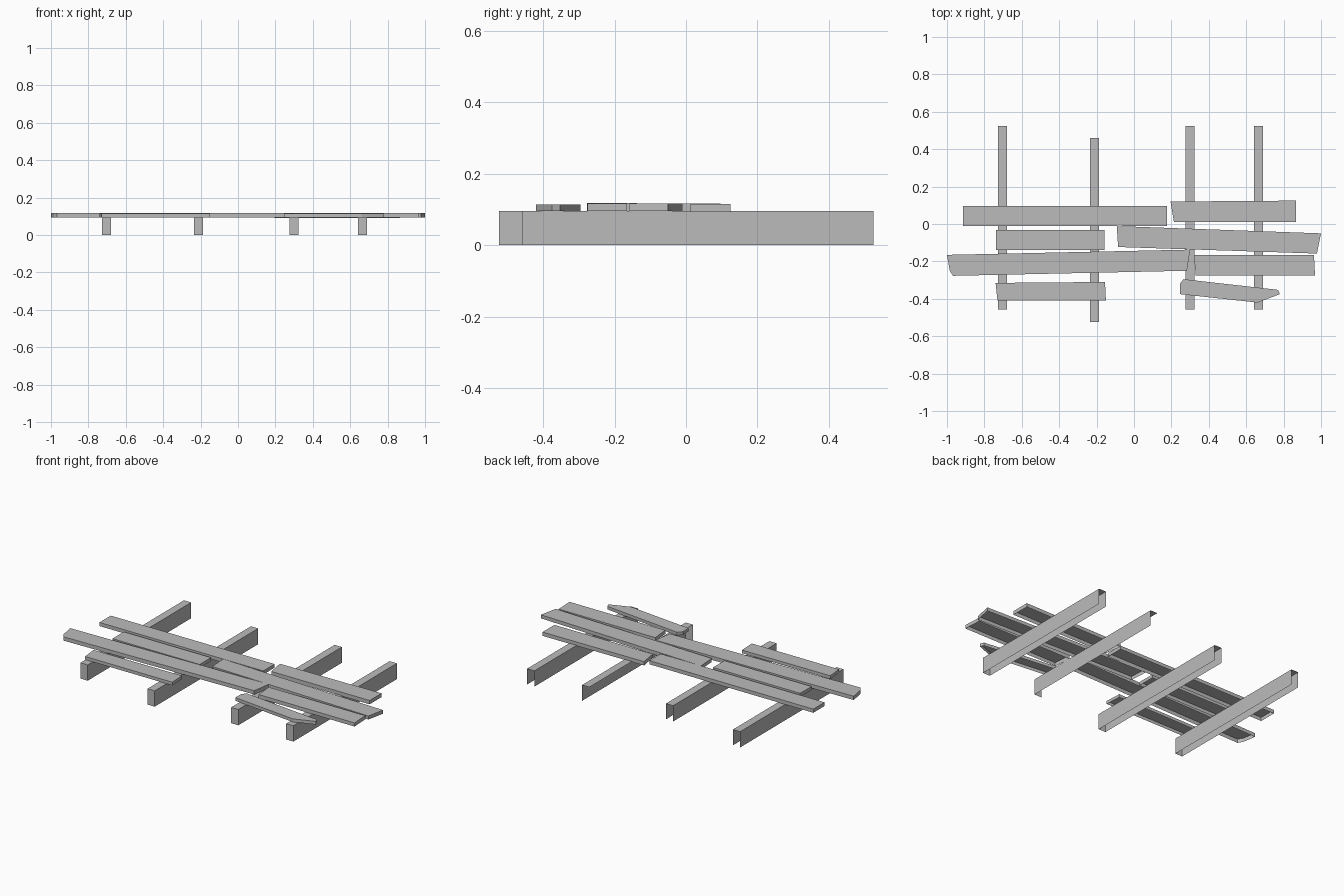
import bpy
import bmesh

# Remove only the default cube
cube = bpy.data.objects.get("Cube")
if cube:
    bpy.data.objects.remove(cube, do_unlink=True)

# One weathered grey for all the timber
grey = bpy.data.materials.new("timber_grey")
grey.use_nodes = True
colour = (0.5, 0.5, 0.5, 1)
grey.diffuse_color = colour
grey.node_tree.nodes["Principled BSDF"].inputs["Base Color"].default_value = colour


def open_box(name, outline, low, high, missing=()):
    """Top sheet with walls hanging from its edges, open underneath.
    The outline runs counter-clockwise; missing lists edges without a wall."""
    bm = bmesh.new()
    top = [bm.verts.new((x, y, high)) for x, y in outline]
    base = [bm.verts.new((x, y, low)) for x, y in outline]
    bm.faces.new(top)
    n = len(top)
    for i in range(n):
        if i not in missing:
            j = (i + 1) % n
            bm.faces.new((base[i], base[j], top[j], top[i]))
    for v in [v for v in bm.verts if not v.link_faces]:
        bm.verts.remove(v)
    mesh = bpy.data.meshes.new(name)
    bm.to_mesh(mesh)
    bm.free()
    mesh.materials.append(grey)
    obj = bpy.data.objects.new(name, mesh)
    bpy.context.collection.objects.link(obj)
    return obj


def rect(x0, x1, y0, y1):
    return [(x0, y0), (x1, y0), (x1, y1), (x0, y1)]


DECK = 0.095
FRONT, RIGHT, BACK, LEFT = range(4)

# Joists: hollow, open at the back; one has lost a side wall
half = 0.024
for name, x, shift, gone in (
    ("joist_far_right", -0.703, 0, (BACK,)),
    ("joist_inner_right", -0.212, -0.065, (BACK,)),
    ("joist_inner_left", 0.299, 0, (BACK, LEFT)),
    ("joist_far_left", 0.665, 0, (BACK,)),
):
    open_box(name, rect(x - half, x + half, -0.458 + shift, 0.525 + shift),
             0, DECK, gone)

# Planks: rough-sawn boards laid across the joists
open_box("back_long_plank", rect(-0.914, 0.176, -0.011, 0.096), DECK, 0.117)
open_box("back_short_plank",
         [(0.213, 0.012), (0.867, 0.012), (0.867, 0.125), (0.195, 0.12)],
         0.092, 0.115)
open_box("middle_short_plank", rect(-0.737, -0.157, -0.14, -0.032), DECK, 0.116)
open_box("middle_long_plank",
         [(-0.085, -0.123), (0.978, -0.158), (1.0, -0.05), (-0.092, -0.011)],
         DECK, 0.1165)
open_box("front_long_plank",
         [(-0.985, -0.25), (-0.968, -0.277), (0.283, -0.25),
          (0.3, -0.137), (-1.0, -0.165)], DECK, 0.118)
open_box("front_side_plank",
         [(0.33, -0.275), (0.968, -0.275), (0.962, -0.165), (0.32, -0.165)],
         DECK, 0.117)
open_box("front_short_plank",
         [(-0.73, -0.41), (-0.15, -0.41), (-0.155, -0.31), (-0.74, -0.315)],
         DECK, 0.114)
open_box("broken_plank",
         [(0.245, -0.375), (0.66, -0.42), (0.78, -0.375),
          (0.77, -0.352), (0.265, -0.295), (0.245, -0.32)], DECK, 0.114)
